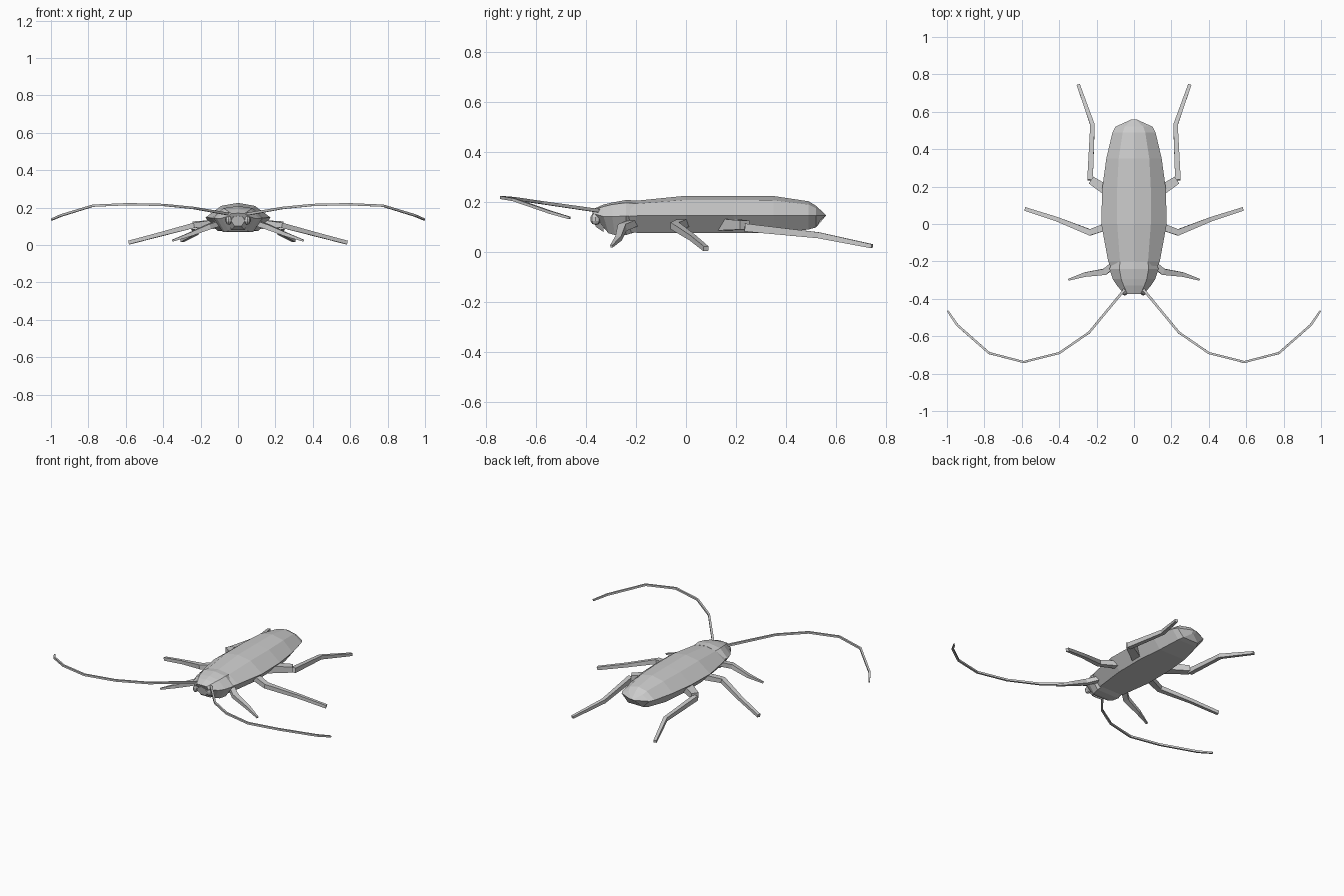
import bpy, bmesh
from mathutils import Vector


def finish(bm, name):
    bmesh.ops.recalc_face_normals(bm, faces=bm.faces)
    me = bpy.data.meshes.new(name)
    bm.to_mesh(me)
    bm.free()
    ob = bpy.data.objects.new(name, me)
    bpy.context.collection.objects.link(ob)
    return ob


def loft(name, rings):
    """Join rings of equal point count into a closed, flat-faced solid."""
    bm = bmesh.new()
    vs = [[bm.verts.new(p) for p in r] for r in rings]
    n = len(vs[0])
    for a, b in zip(vs, vs[1:]):
        for i in range(n):
            j = (i + 1) % n
            bm.faces.new((a[i], a[j], b[j], b[i]))
    bm.faces.new(vs[0])
    bm.faces.new(vs[-1])
    return finish(bm, name)


def tube(name, pts, side):
    """Four-sided tapered limb; points are (x, y, z, half width, half height)."""
    P = [Vector((p[0] * side, p[1], p[2])) for p in pts]
    rings = []
    for i, p in enumerate(P):
        d = Vector((0, 0, 0))
        if i > 0:
            d += (p - P[i - 1]).normalized()
        if i < len(P) - 1:
            d += (P[i + 1] - p).normalized()
        d.normalize()
        s = d.cross(Vector((0, 0, 1))).normalized()
        u = s.cross(d)
        w, h = pts[i][3], pts[i][4]
        rings.append([p + s * w * a + u * h * b
                      for a, b in ((1, 1), (-1, 1), (-1, -1), (1, -1))])
    return loft(name, rings)


def section(y, w, wt, wb, top, shoulder, edge, bottom, yb=None):
    """Body cross-section: ridge, shoulders, side edges, belly."""
    yb = y if yb is None else yb
    return [(0, y, top), (wt, y, shoulder), (w, y, edge), (wb, yb, bottom),
            (-wb, yb, bottom), (-w, y, edge), (-wt, y, shoulder)]


# wing-covered body
loft("body", [
    section(-0.24, 0.120, 0.065, 0.070, 0.200, 0.190, 0.142, 0.078),
    section(-0.20, 0.138, 0.075, 0.085, 0.205, 0.193, 0.145, 0.077),
    section(0.00, 0.175, 0.090, 0.110, 0.225, 0.209, 0.146, 0.075),
    section(0.19, 0.170, 0.090, 0.110, 0.225, 0.209, 0.146, 0.075),
    section(0.35, 0.148, 0.082, 0.095, 0.224, 0.207, 0.146, 0.075),
    section(0.49, 0.115, 0.060, 0.070, 0.203, 0.190, 0.146, 0.090),
    section(0.52, 0.100, 0.050, 0.055, 0.185, 0.175, 0.146, 0.098),
    section(0.56, 0.012, 0.006, 0.008, 0.148, 0.147, 0.145, 0.130, 0.54),
])

# neck shield over the head
loft("neck_shield", [
    section(-0.375, 0.052, 0.035, 0.030, 0.170, 0.168, 0.155, 0.115, -0.345),
    section(-0.33, 0.090, 0.055, 0.050, 0.190, 0.182, 0.142, 0.075, -0.31),
    section(-0.295, 0.113, 0.068, 0.070, 0.198, 0.190, 0.142, 0.068, -0.285),
    section(-0.24, 0.132, 0.078, 0.080, 0.208, 0.197, 0.144, 0.068),
    section(-0.20, 0.110, 0.075, 0.070, 0.206, 0.194, 0.146, 0.080),
])

# face
loft("head", [
    section(-0.372, 0.038, 0.025, 0.018, 0.155, 0.150, 0.130, 0.100, -0.36),
    section(-0.33, 0.055, 0.035, 0.035, 0.165, 0.160, 0.130, 0.080),
])

# limb paths for the +x side
front_leg = [(0.09, -0.20, 0.120, .016, .014), (0.155, -0.255, 0.098, .017, .014),
             (0.26, -0.27, 0.055, .012, .010), (0.35, -0.298, 0.023, .005, .005)]
middle_leg = [(0.11, 0.00, 0.120, .020, .018), (0.235, -0.045, 0.105, .017, .014),
              (0.41, 0.025, 0.058, .012, .011), (0.582, 0.080, 0.013, .010, .010)]
rear_coxa = [(0.10, 0.15, 0.110, .030, .024), (0.23, 0.235, 0.108, .022, .018)]
rear_leg = [(0.235, 0.235, 0.098, .015, .016), (0.222, 0.53, 0.067, .012, .012),
            (0.298, 0.745, 0.023, .009, .008)]
antenna = [(x, y, z, r, r) for x, y, z, r in (
    (0.050, -0.35, 0.165, .007), (0.24, -0.58, 0.198, .006),
    (0.40, -0.69, 0.214, .006), (0.59, -0.738, 0.218, .006),
    (0.775, -0.69, 0.210, .006), (0.945, -0.54, 0.158, .006),
    (0.996, -0.465, 0.136, .005))]

for tag, side in (("right", 1), ("left", -1)):
    for part, path in (("front_leg", front_leg), ("middle_leg", middle_leg),
                       ("rear_leg_base", rear_coxa), ("rear_leg", rear_leg),
                       ("antenna", antenna)):
        tube(f"{part}_{tag}", path, side)
    # eye
    bm = bmesh.new()
    bmesh.ops.create_uvsphere(bm, u_segments=8, v_segments=5, radius=1)
    bmesh.ops.scale(bm, vec=(0.018, 0.022, 0.024), verts=bm.verts)
    bmesh.ops.translate(bm, vec=(0.05 * side, -0.362, 0.132), verts=bm.verts)
    finish(bm, f"eye_{tag}")
